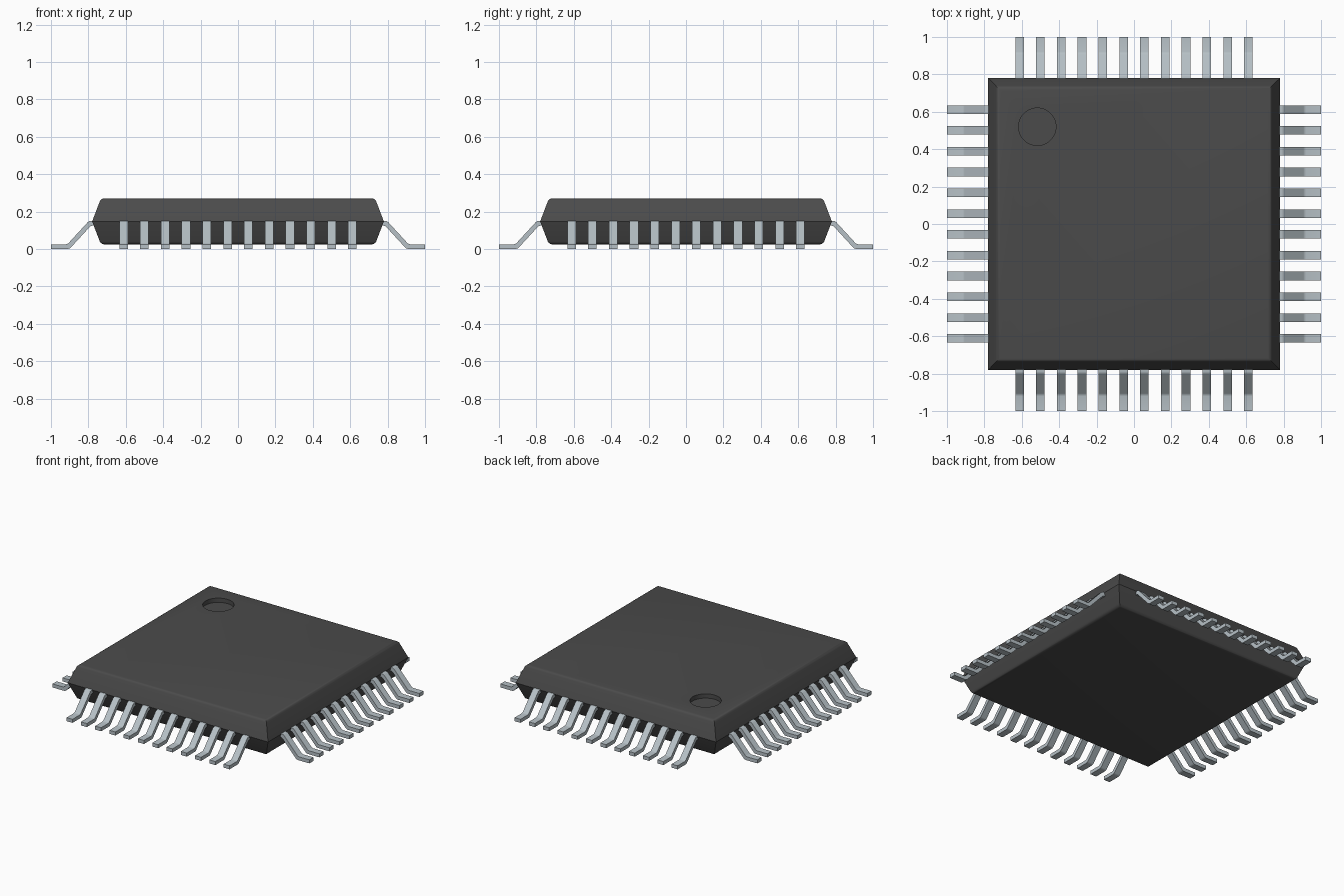
import bpy, bmesh, math
from mathutils import Matrix

if "Cube" in bpy.data.objects:
    bpy.data.objects.remove(bpy.data.objects["Cube"], do_unlink=True)


def material(name, rgb, roughness):
    m = bpy.data.materials.new(name)
    m.use_nodes = True
    m.diffuse_color = (*rgb, 1)
    bsdf = next(n for n in m.node_tree.nodes if n.type == 'BSDF_PRINCIPLED')
    bsdf.inputs["Base Color"].default_value = (*rgb, 1)
    bsdf.inputs["Roughness"].default_value = roughness
    return m


def to_object(bm, name, mat):
    bmesh.ops.recalc_face_normals(bm, faces=bm.faces[:])
    mesh = bpy.data.meshes.new(name)
    bm.to_mesh(mesh)
    bm.free()
    mesh.materials.append(mat)
    obj = bpy.data.objects.new(name, mesh)
    bpy.context.collection.objects.link(obj)
    return obj


def activate(obj):
    bpy.ops.object.select_all(action='DESELECT')
    obj.select_set(True)
    bpy.context.view_layer.objects.active = obj


plastic = material("dark grey plastic", (0.070, 0.070, 0.070), 0.6)
metal = material("light grey metal", (0.47, 0.53, 0.565), 0.4)

# Package body: stacked square rings, widest at the parting line
TOP, BOTTOM = 0.27, 0.025
bm = bmesh.new()
rings = []
for half, z in ((0.733, BOTTOM), (0.78, 0.147), (0.733, TOP)):
    rings.append([bm.verts.new((sx * half, sy * half, z))
                  for sx, sy in ((-1, -1), (1, -1), (1, 1), (-1, 1))])
for low, high in zip(rings, rings[1:]):
    for i in range(4):
        j = (i + 1) % 4
        bm.faces.new((low[i], low[j], high[j], high[i]))
bm.faces.new(rings[0][::-1])
bm.faces.new(rings[-1])
# Soften the rims of the top and bottom faces
rims = [e for e in bm.edges
        if all(abs(v.co.z - TOP) < 1e-4 for v in e.verts)
        or all(abs(v.co.z - BOTTOM) < 1e-4 for v in e.verts)]
bmesh.ops.bevel(bm, geom=rims, offset=0.016, segments=3, profile=0.5, affect='EDGES')
body = to_object(bm, "package_body", plastic)

# Round index recess near the back right corner of the top face
bm = bmesh.new()
bmesh.ops.create_cone(bm, cap_ends=True, segments=48, radius1=0.1, radius2=0.1, depth=0.06,
                      matrix=Matrix.Translation((-0.517, 0.52, TOP)))
cutter = to_object(bm, "recess_cutter", plastic)
cutter.hide_render = True
cut = body.modifiers.new("index_recess", 'BOOLEAN')
cut.operation = 'DIFFERENCE'
cut.solver = 'EXACT'
cut.object = cutter
activate(body)
bpy.ops.object.modifier_apply(modifier=cut.name)
bpy.data.objects.remove(cutter, do_unlink=True)
activate(body)
bpy.ops.object.shade_smooth_by_angle(angle=math.radians(32))

# Gull-wing leads: one bent strip repeated along each side
COUNT, PITCH, WIDTH = 12, 0.1112, 0.046
PROFILE = ((1.0, 0.0), (1.0, 0.025), (0.912, 0.025), (0.797, 0.15),
           (0.75, 0.15), (0.75, 0.125), (0.786, 0.125), (0.901, 0.0))
BENDS = {PROFILE[i] for i in (2, 3, 6, 7)}


def add_lead(bm, y):
    sides = [[bm.verts.new((x, y + s * WIDTH / 2, z)) for x, z in PROFILE] for s in (-1, 1)]
    n = len(PROFILE)
    bends = []
    for i in range(n):
        j = (i + 1) % n
        bm.faces.new((sides[0][i], sides[0][j], sides[1][j], sides[1][i]))
    for s in sides:
        bm.faces.new(s)
    for i in range(n):
        if PROFILE[i] in BENDS:
            bends.append(bm.edges.get((sides[0][i], sides[1][i])))
    bmesh.ops.bevel(bm, geom=bends, offset=0.009, segments=2, profile=0.5, affect='EDGES')


bm = bmesh.new()
for k in range(COUNT):
    add_lead(bm, (k - (COUNT - 1) / 2) * PITCH)
left = to_object(bm, "left_leads", metal)
activate(left)
bpy.ops.object.shade_smooth_by_angle(angle=math.radians(32))

# The other three sides share the same mesh, turned by quarter turns
for turn, name in enumerate(("back_leads", "right_leads", "front_leads"), 1):
    row = left.copy()
    row.name = name
    row.rotation_euler.z = turn * math.pi / 2
    bpy.context.collection.objects.link(row)
